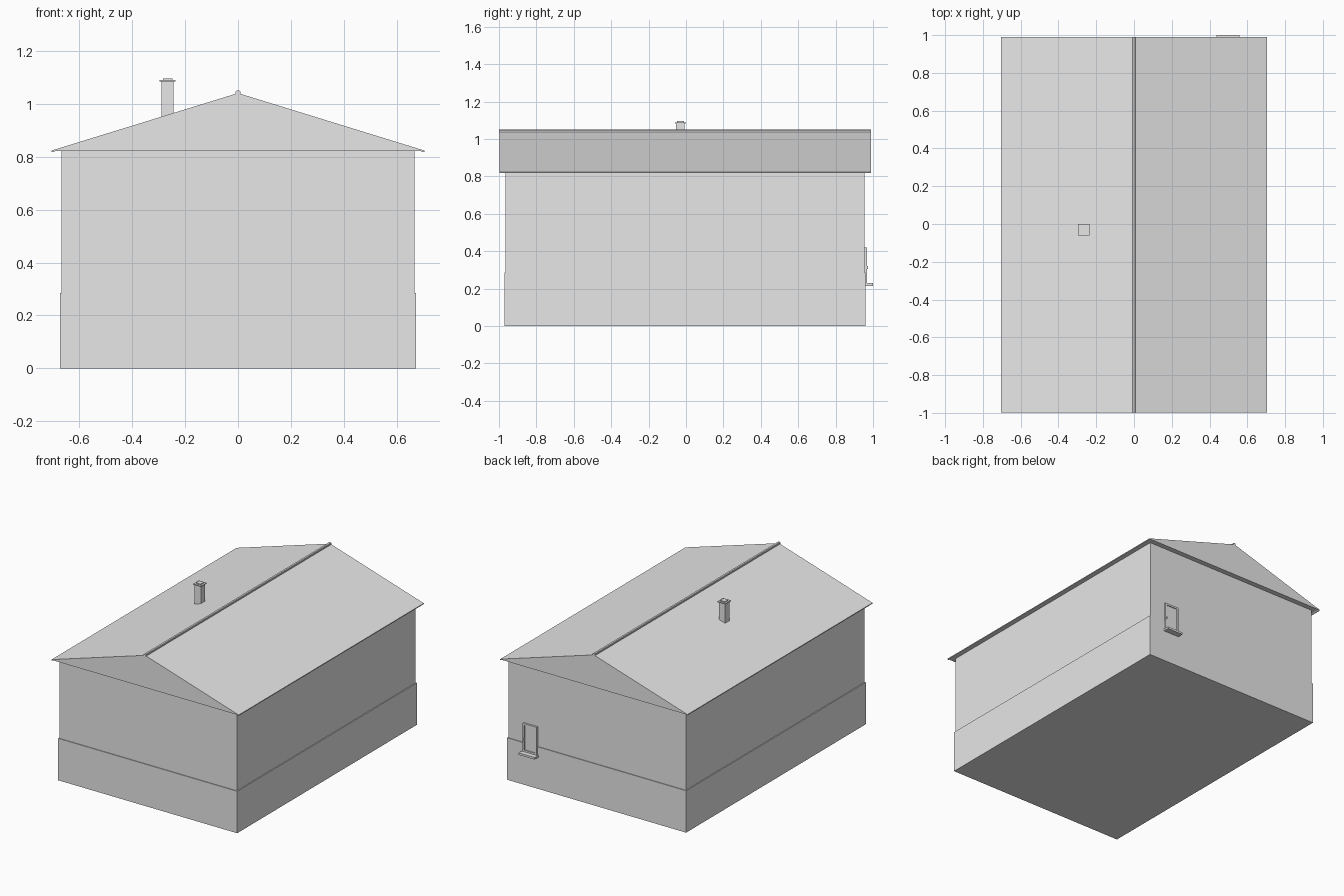
import bpy
import bmesh

cube = bpy.data.objects.get("Cube")
if cube:
    bpy.data.objects.remove(cube, do_unlink=True)

grey = bpy.data.materials.new("plain_grey")
grey.use_nodes = True
colour = (0.8, 0.8, 0.8, 1)
grey.diffuse_color = colour
grey.node_tree.nodes["Principled BSDF"].inputs["Base Color"].default_value = colour


def finish(name, bm):
    bmesh.ops.recalc_face_normals(bm, faces=bm.faces)
    mesh = bpy.data.meshes.new(name)
    bm.to_mesh(mesh)
    bm.free()
    mesh.materials.append(grey)
    obj = bpy.data.objects.new(name, mesh)
    bpy.context.collection.objects.link(obj)
    return obj


def box(name, x, y, z):
    """Box between the (low, high) limits on each axis."""
    bm = bmesh.new()
    bmesh.ops.create_cube(bm, size=1)
    for v in bm.verts:
        v.co = [lim[0] if c < 0 else lim[1] for c, lim in zip(v.co, (x, y, z))]
    return finish(name, bm)


def extrude_profile(name, half, y0, y1):
    """Mirror a right-hand (x, z) outline about x = 0 and extrude it along y."""
    pts = half + [(-x, z) for x, z in reversed(half) if x > 0]
    bm = bmesh.new()
    face = bm.faces.new([bm.verts.new((x, y0, z)) for x, z in pts])
    new = bmesh.ops.extrude_face_region(bm, geom=[face])["geom"]
    verts = [g for g in new if isinstance(g, bmesh.types.BMVert)]
    bmesh.ops.translate(bm, verts=verts, vec=(0, y1 - y0, 0))
    return finish(name, bm)


# Walls, with a slightly wider plinth
box("walls", (-0.667, 0.667), (-0.965, 0.955), (0.02, 0.823))
box("plinth", (-0.673, 0.673), (-0.97, 0.96), (0, 0.285))

# Gabled roof with small drip lips at the eaves, and the ridge cap
extrude_profile("roof", [(0, 1.04), (0.704, 0.823), (0.704, 0.817),
                         (0.697, 0.817), (0.69, 0.821)], -0.998, 0.99)
extrude_profile("ridge_cap", [(0, 1.05), (0.006, 1.049), (0.009, 1.045),
                              (0.009, 1.034)], -1.0, 0.99)

# Chimney stack with overhanging cap and flue
cx, cy = -0.266, -0.03
for name, r, z in (("chimney_stack", 0.023, (0.94, 1.084)),
                   ("chimney_cap", 0.03, (1.083, 1.089)),
                   ("chimney_flue", 0.018, (1.088, 1.095))):
    box(name, (cx - r, cx + r), (cy - r, cy + r), z)

# Back window: frame, recessed pane, sill and catch
wx, wall, out = 0.498, 0.95, 0.968
w, b, t, bar = 0.053, 0.228, 0.42, 0.012
for side, s in (("left", 1), ("right", -1)):
    edges = sorted((wx + s * w, wx + s * (w - bar)))
    box(f"window_{side}_jamb", edges, (wall, out), (b, t))
box("window_head", (wx - w, wx + w), (wall, out), (t - bar, t))
box("window_foot", (wx - w, wx + w), (wall, out), (b, b + bar))
box("window_pane", (wx - w, wx + w), (wall, 0.962), (b, t))
box("window_catch", (wx + w - 0.010, wx + w - 0.004), (out, 0.973), (0.305, 0.32))
box("window_sill", (wx - 0.06, wx + 0.06), (wall, 1.0), (0.215, 0.229))
